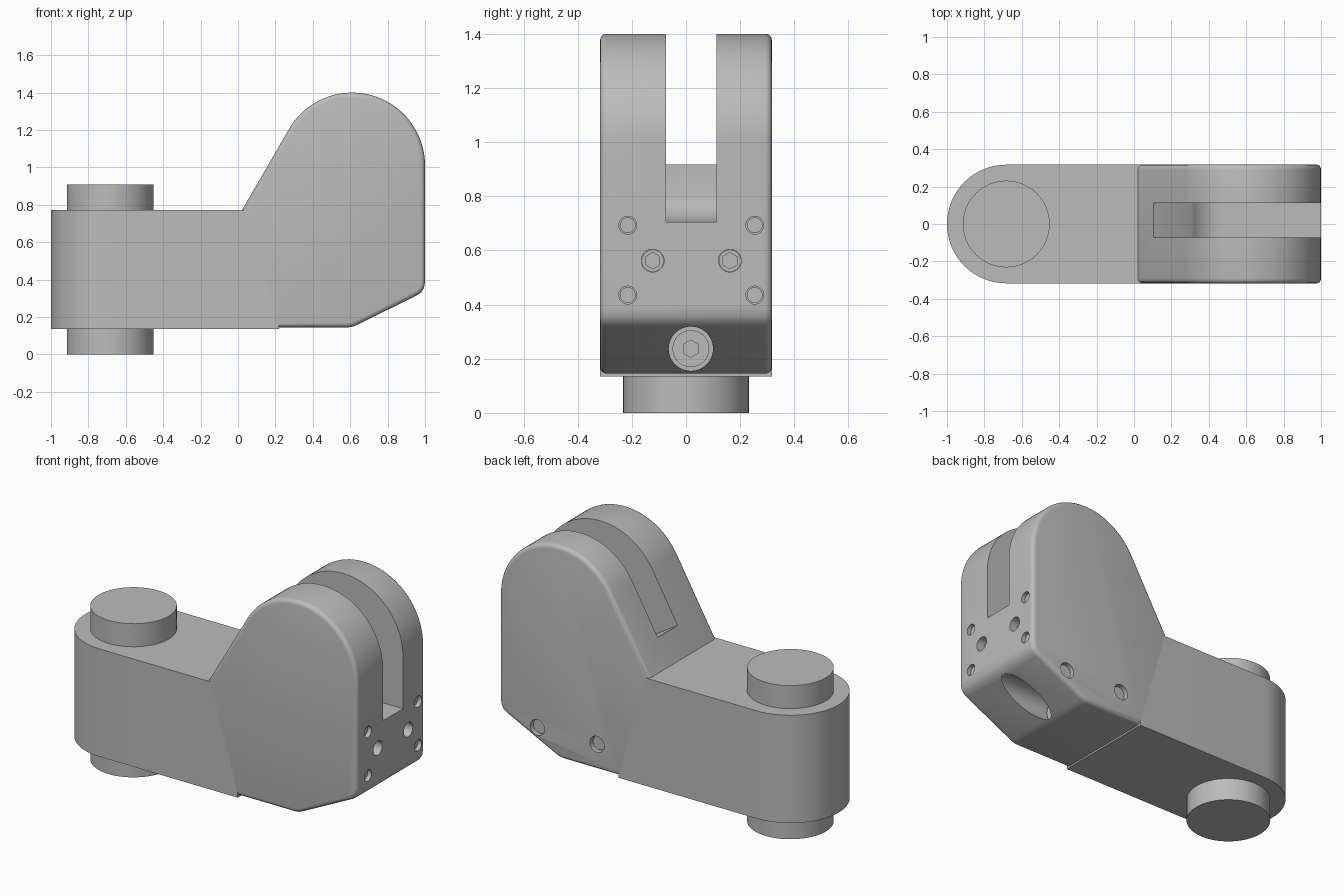
import bpy, bmesh, math
from mathutils import Matrix

if "Cube" in bpy.data.objects:
    bpy.data.objects.remove(bpy.data.objects["Cube"])

grey = bpy.data.materials.new("plain grey")
grey.diffuse_color = (0.5, 0.5, 0.5, 1)
grey.use_nodes = True
grey.node_tree.nodes["Principled BSDF"].inputs["Base Color"].default_value = grey.diffuse_color


def finish(name, bm):
    bmesh.ops.recalc_face_normals(bm, faces=bm.faces)
    me = bpy.data.meshes.new(name)
    bm.to_mesh(me)
    bm.free()
    me.materials.append(grey)
    ob = bpy.data.objects.new(name, me)
    bpy.context.collection.objects.link(ob)
    return ob


def extrude(name, pts, lo, hi, plane="xz", fillet=0):
    """Extrude a flat outline along y (plane xz) or z (plane xy)."""
    bm = bmesh.new()
    place = (lambda a, b, d: (a, d, b)) if plane == "xz" else (lambda a, b, d: (a, b, d))
    rings = [[bm.verts.new(place(a, b, d)) for a, b in pts] for d in (lo, hi)]
    caps = [bm.faces.new(r) for r in rings]
    n = len(pts)
    for i in range(n):
        j = (i + 1) % n
        bm.faces.new((rings[0][i], rings[0][j], rings[1][j], rings[1][i]))
    bmesh.ops.recalc_face_normals(bm, faces=bm.faces)
    if fillet:
        edges = [e for c in caps for e in c.edges]
        bmesh.ops.bevel(bm, geom=edges, offset=fillet, segments=4, profile=0.5, affect='EDGES')
    return finish(name, bm)


def cylinder(name, r, start, length, axis="x", sides=32):
    """Cylinder running from start by length along the axis."""
    bm = bmesh.new()
    rot = {"x": Matrix.Rotation(math.pi / 2, 4, 'Y'),
           "y": Matrix.Rotation(-math.pi / 2, 4, 'X'),
           "z": Matrix.Identity(4)}[axis]
    m = Matrix.Translation(start) @ rot @ Matrix.Translation((0, 0, length / 2))
    bmesh.ops.create_cone(bm, cap_ends=True, segments=sides, radius1=r, radius2=r,
                          depth=abs(length), matrix=m)
    return finish(name, bm)


def cut(ob, cutter):
    cutter.hide_render = True
    mod = ob.modifiers.new("cut", 'BOOLEAN')
    mod.operation = 'DIFFERENCE'
    mod.solver = 'EXACT'
    mod.object = cutter
    bpy.context.view_layer.objects.active = ob
    bpy.ops.object.modifier_apply(modifier="cut")
    bpy.data.objects.remove(cutter, do_unlink=True)


def arc(cx, cz, r, a0, a1, n):
    return [(cx + r * math.cos(math.radians(a0 + (a1 - a0) * i / n)),
             cz + r * math.sin(math.radians(a0 + (a1 - a0) * i / n))) for i in range(n + 1)]


# arm with a round end
arm = extrude("arm", arc(-0.683, 0, 0.317, 90, 270, 32) + [(0.22, -0.317), (0.22, 0.317)],
              0.135, 0.772, "xy")

# pivot pin through the arm
pin = cylinder("pivot_pin", 0.232, (-0.683, 0, 0), 0.908, "z", 48)

# forked head with rounded rims
outline = [(0.02, 0.769), (0.2, 0.145), (0.59, 0.145), (0.615, 0.149), (0.64, 0.16),
           (0.955, 0.315), (0.98, 0.332), (0.995, 0.357), (1, 0.39)]
head = extrude("forked_head", outline + arc(0.61, 1.01, 0.39, 0, 150, 36),
               -0.3175, 0.3175, "xz", 0.025)

# slot between the two fork cheeks
slot = [(-0.1, 1.044), (0.31, 0.79)] + arc(0.47, 0.894, 0.189, 217, 270, 10)
slot += [(1.2, 0.705), (1.2, 1.6), (-0.1, 1.6)]
cut(head, extrude("slot_cutter", slot, -0.073, 0.113))

parts = [arm, pin, head]

# plain pins in the end face
for y in (-0.215, 0.254):
    for z in (0.435, 0.693):
        cut(head, cylinder("pin_hole", 0.033, (0.9, y, z), 0.2))
        parts.append(cylinder("end_pin", 0.029, (0.88, y, z), 0.098))


def socket_bolt(name, r, tip, hex_r):
    """Bolt head facing +x with a hexagonal socket."""
    x, y, z = tip
    b = cylinder(name, r, (x - 0.08, y, z), 0.08)
    h = cylinder("hex_cutter", hex_r, (x - 0.04, y, z), 0.1, "x", 6)
    h.data.transform(Matrix.Translation((0, y, z)) @ Matrix.Rotation(math.pi / 6, 4, 'X')
                     @ Matrix.Translation((0, -y, -z)))
    cut(b, h)
    parts.append(b)


# small socket bolts in the end face
for y in (-0.123, 0.162):
    cut(head, cylinder("bolt_hole", 0.042, (0.9, y, 0.562), 0.2))
    socket_bolt("small_bolt", 0.041, (0.95, y, 0.562), 0.03)

# large clamp bolt deep in its counterbore
cut(head, cylinder("counterbore", 0.082, (0.52, 0.018, 0.237), 0.6))
socket_bolt("clamp_bolt", 0.068, (0.59, 0.018, 0.237), 0.032)

# two screws in the back face
for x, z in ((0.36, 0.295), (0.75, 0.29)):
    cut(head, cylinder("screw_hole", 0.047, (x, 0.25, z), 0.2, "y"))
    parts.append(cylinder("back_screw", 0.042, (x, 0.24, z), 0.055, "y"))

# smooth shading with crisp edges
bpy.ops.object.select_all(action='DESELECT')
for p in parts:
    p.select_set(True)
bpy.context.view_layer.objects.active = head
bpy.ops.object.shade_smooth_by_angle(angle=math.radians(30))
